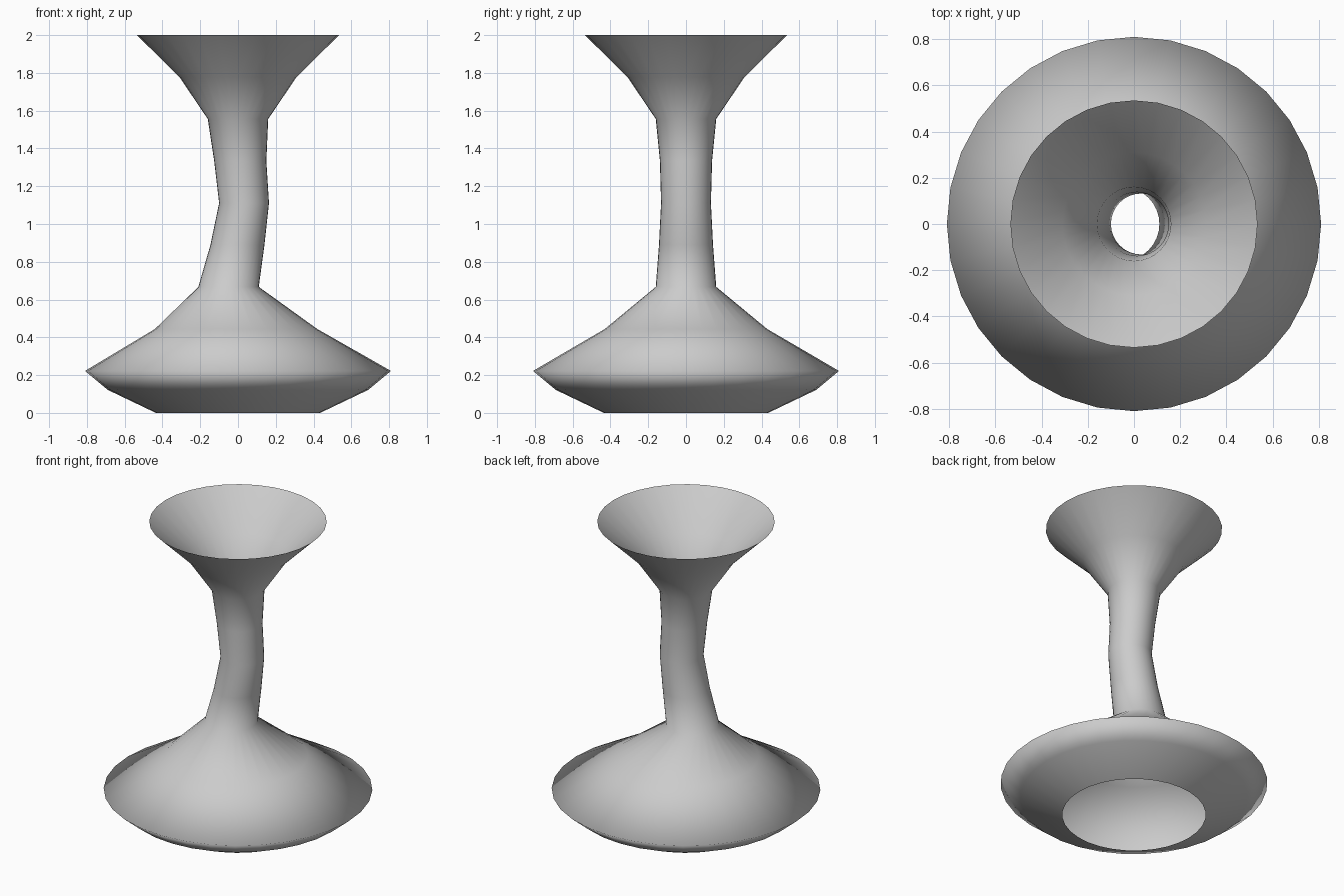
import bpy, bmesh
from math import cos, sin, pi

if "Cube" in bpy.data.objects:
    bpy.data.objects.remove(bpy.data.objects["Cube"])

SIDES = 32
# Rings of the lathed wall: height, x offset of centre, radius
RINGS = [
    (0.00, 0.0, 0.435), (0.122, 0.0, 0.69), (0.222, 0.0, 0.81),
    (0.444, -0.01, 0.43), (0.667, -0.05, 0.16), (0.889, -0.003, 0.143),
    (1.111, 0.032, 0.132), (1.333, 0.012, 0.138), (1.556, 0.0, 0.16),
    (1.778, 0.0, 0.31), (2.00, 0.0, 0.535),
]

# Thin open vase wall with a bent neck, open at both ends
bm = bmesh.new()
loops = []
for z, cx, r in RINGS:
    loops.append([bm.verts.new((cx + r * cos(2 * pi * i / SIDES),
                                r * sin(2 * pi * i / SIDES), z))
                  for i in range(SIDES)])
for low, high in zip(loops, loops[1:]):
    for i in range(SIDES):
        j = (i + 1) % SIDES
        bm.faces.new((low[i], low[j], high[j], high[i])).smooth = True

mesh = bpy.data.meshes.new("vase_wall")
bm.to_mesh(mesh)
bm.free()
vase = bpy.data.objects.new("vase_wall", mesh)
bpy.context.collection.objects.link(vase)
